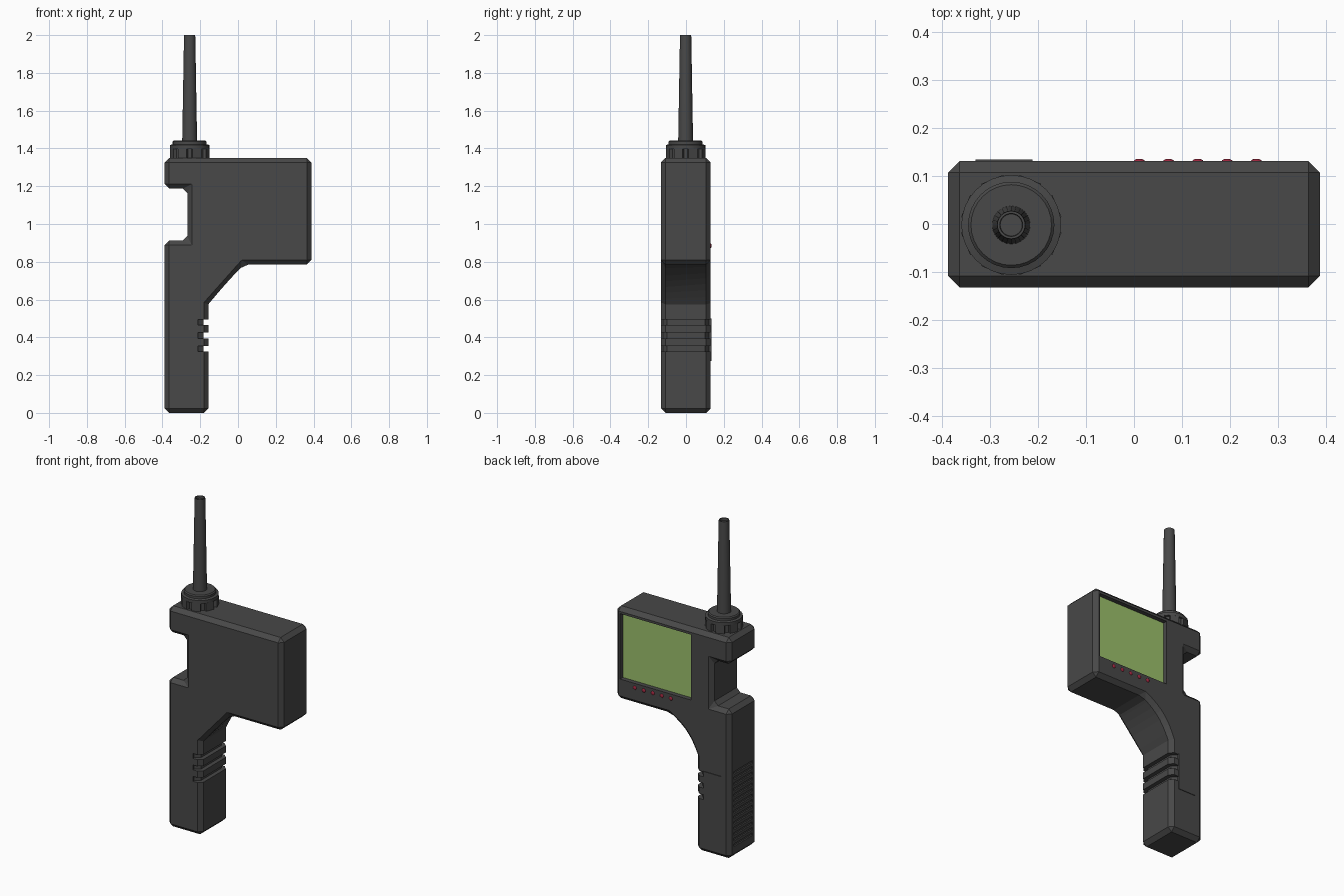
import bpy, bmesh, math
from mathutils import Matrix, Vector

if "Cube" in bpy.data.objects:
    bpy.data.objects.remove(bpy.data.objects["Cube"])


def material(name, rgb):
    m = bpy.data.materials.new(name)
    m.diffuse_color = (*rgb, 1)
    m.use_nodes = True
    m.node_tree.nodes["Principled BSDF"].inputs["Base Color"].default_value = m.diffuse_color
    return m


DARK = material("dark_plastic", (0.065, 0.065, 0.065))
GREEN = material("screen_green", (0.33, 0.53, 0.15))
RED = material("button_red", (0.35, 0.02, 0.05))


def finish(name, bm, mat=DARK, smooth=False):
    bmesh.ops.recalc_face_normals(bm, faces=bm.faces)
    me = bpy.data.meshes.new(name)
    bm.to_mesh(me)
    bm.free()
    ob = bpy.data.objects.new(name, me)
    bpy.context.collection.objects.link(ob)
    me.materials.append(mat)
    if smooth:
        activate(ob)
        bpy.ops.object.shade_smooth_by_angle(angle=math.radians(35))
    return ob


def activate(ob):
    bpy.ops.object.select_all(action='DESELECT')
    ob.select_set(True)
    bpy.context.view_layer.objects.active = ob


def loft(bm, a, b):
    """Closed solid between two rings with matching point counts."""
    va, vb = [bm.verts.new(p) for p in a], [bm.verts.new(p) for p in b]
    bm.faces.new(va)
    bm.faces.new(vb[::-1])
    for i in range(len(va)):
        j = (i + 1) % len(va)
        bm.faces.new((va[i], vb[i], vb[j], va[j]))


def box(bm, x0, x1, y0, y1, z0, z1):
    ring = [(x0, y0), (x1, y0), (x1, y1), (x0, y1)]
    loft(bm, [(x, y, z0) for x, y in ring], [(x, y, z1) for x, y in ring])


def lathe(name, profile, centre, sides=32):
    """Revolve (radius, z) points about a vertical axis; both ends capped."""
    bm = bmesh.new()
    rings = []
    for r, z in profile:
        rings.append([bm.verts.new((centre[0] + r * math.cos(t), centre[1] + r * math.sin(t), z))
                      for t in (2 * math.pi * k / sides for k in range(sides))])
    for a, b in zip(rings, rings[1:]):
        for i in range(sides):
            j = (i + 1) % sides
            bm.faces.new((a[i], a[j], b[j], b[i]))
    bm.faces.new(rings[0])
    bm.faces.new(rings[-1])
    return finish(name, bm, smooth=True)


# Body: side profile; the slope under the head is straight at the front, hollowed at the back
def outline(y, hollow):
    a, b = Vector((-0.157, 0.575)), Vector((0.03, 0.785))
    n = Vector((-(b - a).y, (b - a).x)).normalized()
    steps = 7
    slope = [a.lerp(b, k / steps) + n * hollow * math.sin(math.pi * k / steps) for k in range(steps + 1)]
    pts = [(-0.388, 0), (-0.157, 0)] + [tuple(p) for p in slope]
    pts += [(0.388, 0.785), (0.388, 1.35), (-0.388, 1.35), (-0.388, 1.188),
            (-0.268, 1.188), (-0.268, 0.912), (-0.388, 0.912)]
    return [(x, y, z) for x, z in pts]


bm = bmesh.new()
loft(bm, outline(-0.132, 0.0), outline(0.131, 0.03))
body = finish("body", bm)
bev = body.modifiers.new("chamfer", 'BEVEL')
bev.width = 0.024
bev.segments = 1
bev.limit_method = 'ANGLE'
bev.angle_limit = math.radians(35)
activate(body)
bpy.ops.object.modifier_apply(modifier="chamfer")

# Cuts: screen recess, wrapped finger grooves, fine slats on the palm side
bm = bmesh.new()
box(bm, -0.125, 0.355, 0.1, 0.2, 0.912, 1.312)
u = [(-0.1, -0.2), (-0.1, 0.2), (-0.212, 0.2), (-0.212, 0.121), (-0.182, 0.1),
     (-0.182, -0.1), (-0.212, -0.121), (-0.212, -0.2)]
for z in (0.325, 0.395, 0.465):
    loft(bm, [(x, y, z) for x, y in u], [(x, y, z + 0.03) for x, y in u])
for k in range(14):
    z = 0.07 + k * 0.034
    box(bm, -0.42, -0.379, -0.09, 0.09, z, z + 0.016)
cutter = finish("cutter", bm)
cutter.hide_render = True
boo = body.modifiers.new("cuts", 'BOOLEAN')
boo.object = cutter
boo.operation = 'DIFFERENCE'
boo.solver = 'EXACT'
activate(body)
bpy.ops.object.modifier_apply(modifier="cuts")
bpy.data.objects.remove(cutter)

# Screen
bm = bmesh.new()
box(bm, -0.124, 0.354, 0.095, 0.106, 0.913, 1.311)
finish("screen", bm, GREEN)

# Grip plate on the back of the handle
bm = bmesh.new()
box(bm, -0.33, -0.212, 0.12, 0.135, 0.275, 0.5)
finish("grip_plate", bm)

# Row of buttons under the screen
for k in range(5):
    bm = bmesh.new()
    bmesh.ops.create_uvsphere(bm, u_segments=12, v_segments=8, radius=0.012)
    bmesh.ops.scale(bm, vec=(1, 0.5, 1), verts=bm.verts)
    bmesh.ops.translate(bm, vec=(0.011 + k * 0.061, 0.13, 0.885), verts=bm.verts)
    finish(f"button_{k + 1}", bm, RED, smooth=True)

# Antenna collar with lugs
C = (-0.256, -0.002)
lathe("collar", [(0.09, 1.34), (0.09, 1.398), (0.104, 1.398), (0.104, 1.418), (0.09, 1.422),
                 (0.09, 1.436), (0.084, 1.442)], C)
bm = bmesh.new()
for k in range(8):
    start = len(bm.verts)
    box(bm, 0.07, 0.103, -0.025, 0.025, 1.34, 1.4)
    bm.verts.ensure_lookup_table()
    turn = Matrix.Translation((*C, 0)) @ Matrix.Rotation((k + 0.5) * math.pi / 4, 4, 'Z')
    bmesh.ops.transform(bm, matrix=turn, verts=bm.verts[start:])
finish("collar_lugs", bm)

# Tapered antenna with a shallow hollow tip
lathe("antenna", [(0.04, 1.43), (0.039, 1.46), (0.03, 1.99), (0.029, 2.0), (0.024, 2.0), (0.023, 1.985)], C, 24)
